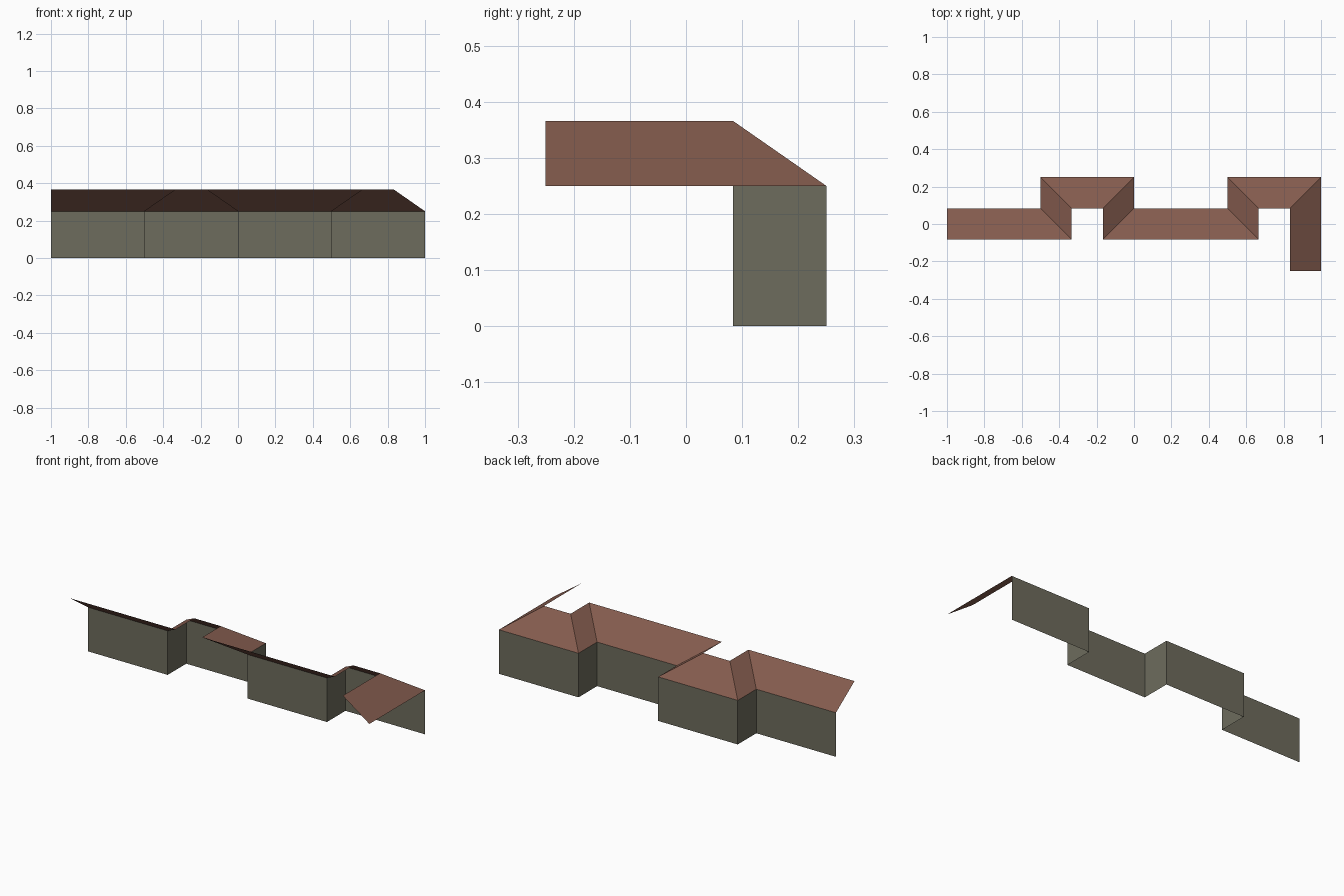
import bpy
from mathutils import Vector

if "Cube" in bpy.data.objects:
    bpy.data.objects.remove(bpy.data.objects["Cube"])

S = 1 / 6                     # step depth, also the roof's run
WALL_H, RIDGE_H = 0.25, 0.366

def material(name, rgb):
    m = bpy.data.materials.new(name)
    m.diffuse_color = (*rgb, 1)
    m.use_nodes = True
    m.node_tree.nodes["Principled BSDF"].inputs["Base Color"].default_value = m.diffuse_color
    return m

roof_mat = material("red brown tile", (0.23, 0.105, 0.075))
wall_mat = material("grey olive wall", (0.155, 0.15, 0.11))

def strip(name, low, high, mat):
    """Band of quads between two matching polylines."""
    n = len(low)
    me = bpy.data.meshes.new(name)
    me.from_pydata(low + high, [],
                   [(i + 1, i, n + i, n + i + 1) for i in range(n - 1)])
    me.materials.append(mat)
    ob = bpy.data.objects.new(name, me)
    bpy.context.collection.objects.link(ob)

# stepped plan line of the outer wall, then the open eave returning to the front
plan = [(-1, S / 2), (-0.5, S / 2), (-0.5, 0.25), (0, 0.25),
        (0, S / 2), (0.5, S / 2), (0.5, 0.25), (1, 0.25), (1, -0.25)]

def inset(points, d):
    """Mitred offset to the right of an axis-aligned polyline."""
    dirs = [(Vector(b) - Vector(a)).normalized() for a, b in zip(points, points[1:])]
    normals = [Vector((v.y, -v.x)) * d for v in dirs]
    out = [Vector(points[0]) + normals[0]]
    for p, a, b in zip(points[1:-1], normals, normals[1:]):
        out.append(Vector(p) + a + b)
    return out + [Vector(points[-1]) + normals[-1]]

ridge = inset(plan, S)

# walls stop at the back right corner
strip("stepped_wall", [(x, y, 0) for x, y in plan[:-1]],
      [(x, y, WALL_H) for x, y in plan[:-1]], wall_mat)
# sloped roof follows every step
strip("stepped_roof", [(x, y, WALL_H) for x, y in plan],
      [(x, y, RIDGE_H) for x, y in ridge], roof_mat)
